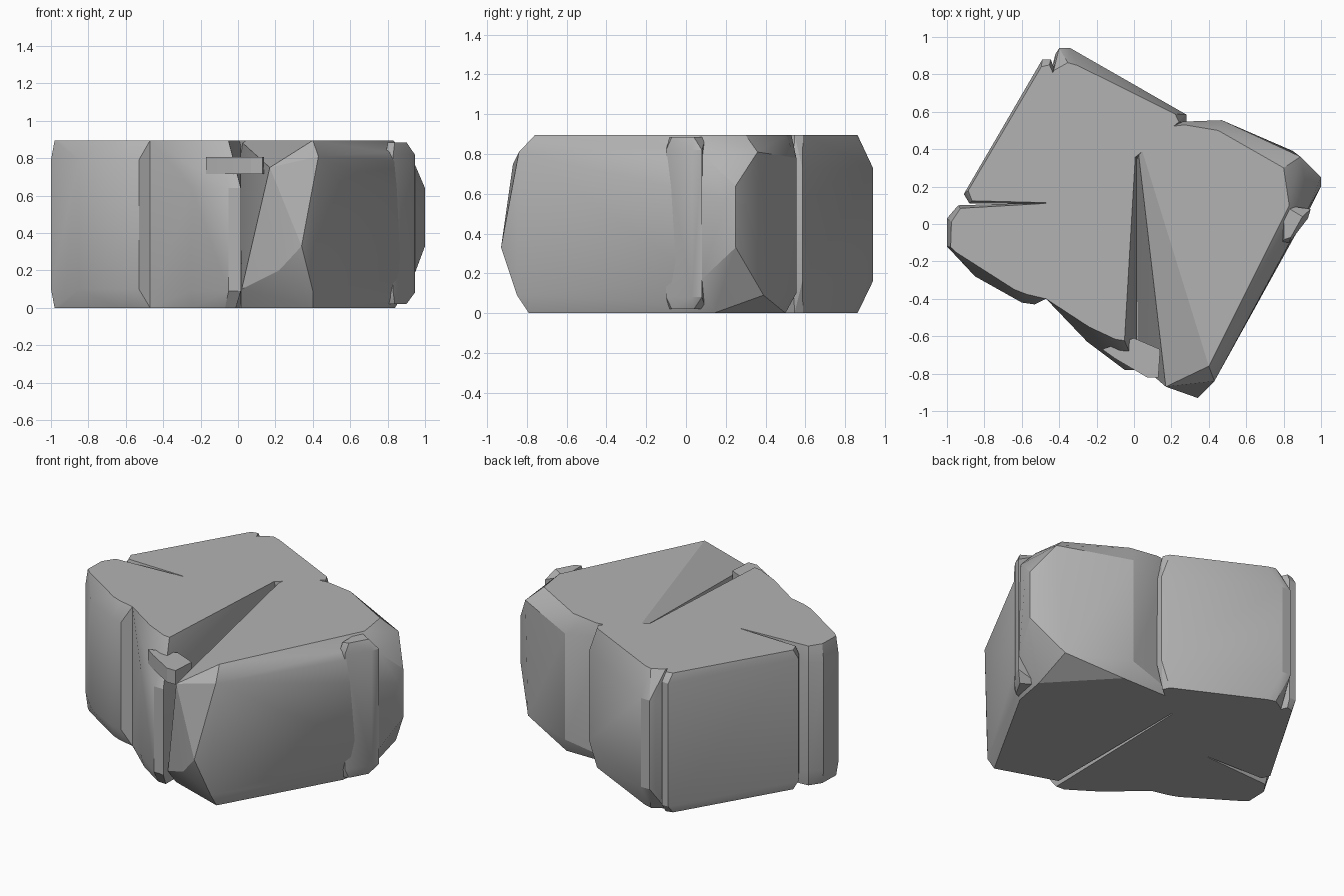
import bpy
import bmesh
import math
from mathutils import Vector

default_cube = bpy.data.objects.get("Cube")
if default_cube:
    bpy.data.objects.remove(default_cube, do_unlink=True)

TOP = 0.895

stone = bpy.data.materials.new("grey_stone")
stone.use_nodes = True
grey = (0.45, 0.45, 0.45, 1)
stone.diffuse_color = grey
stone.node_tree.nodes["Principled BSDF"].inputs["Base Color"].default_value = grey


def hull(name, points, smooth_angle=24):
    """Create a faceted convex chunk around the given points."""
    bm = bmesh.new()
    for point in points:
        bm.verts.new(point)
    result = bmesh.ops.convex_hull(bm, input=bm.verts[:])
    unused = set(result["geom_interior"]) | set(result["geom_unused"])
    loose = [v for v in unused if isinstance(v, bmesh.types.BMVert) and v.is_valid]
    bmesh.ops.delete(bm, geom=loose, context="VERTS")
    bmesh.ops.dissolve_limit(bm, angle_limit=math.radians(1),
                             verts=bm.verts[:], edges=bm.edges[:])
    bmesh.ops.recalc_face_normals(bm, faces=bm.faces[:])
    mesh = bpy.data.meshes.new(name)
    bm.to_mesh(mesh)
    bm.free()
    mesh.materials.append(stone)
    chunk = bpy.data.objects.new(name, mesh)
    bpy.context.collection.objects.link(chunk)
    bpy.ops.object.select_all(action="DESELECT")
    chunk.select_set(True)
    bpy.context.view_layer.objects.active = chunk
    bpy.ops.object.shade_smooth_by_angle(angle=math.radians(smooth_angle))
    return chunk


def slab(name, outline, low, high, bottom=0, top=TOP, base_ratio=1):
    """Outline entries are x, y and how far the worn rim pulls inward."""
    centre = sum((Vector((x, y)) for x, y, _ in outline), Vector((0, 0))) / len(outline)
    points = []
    for x, y, wear in outline:
        edge = Vector((x, y))
        inward = (centre - edge).normalized() * wear
        points += [(*(edge + inward * base_ratio), bottom), (*edge, low),
                   (*edge, high), (*(edge + inward), top)]
    return hull(name, points)


# Left front chunk with a worn lower and upper rim
slab("left_front_chunk", [
    (-1, 0.03, 0.03), (-1, -0.12, 0.02), (-0.97, -0.15, 0.02),
    (-0.85, -0.28, 0.07), (-0.6, -0.42, 0.08), (-0.53, -0.43, 0.07),
    (-0.47, -0.4, 0), (-0.3, 0.12, 0), (-0.94, 0.1, 0.02),
], low=0.1, high=0.79)

# Middle front chunk, strongly sloped near its top
slab("middle_front_chunk", [
    (-0.47, -0.4, 0), (-0.25, -0.63, 0.08), (-0.05, -0.78, 0.17),
    (0.015, -0.78, 0.17), (0.015, 0.5, 0), (-0.47, 0.5, 0),
], low=0.09, high=0.64, base_ratio=0.4)

# Back chunk and its separate left facing
slab("back_chunk", [
    (-0.43, 0.82, 0), (-0.42, 0.91, 0.08), (-0.4, 0.94, 0.09),
    (-0.34, 0.94, 0.1), (0.28, 0.585, 0.06), (0.28, 0.54, 0.04),
    (0.1, 0.45, 0), (-0.3, 0.11, 0), (-0.6, 0.2, 0),
], low=0.16, high=0.73)

slab("left_facing", [
    (-0.91, 0.16, 0.03), (-0.49, 0.88, 0.04), (-0.445, 0.88, 0.03),
    (-0.3, 0.5, 0), (-0.3, 0.11, 0), (-0.88, 0.11, 0.02),
], low=0.05, high=0.84)

# Large right chunk with a leaning inner wall and a blunt outer corner
hull("right_chunk", [
    # upper face
    (0.01, 0.5, TOP), (0.27, 0.53, TOP), (0.45, 0.5, TOP), (0.8, 0.3, TOP),
    (0.83, 0.1, TOP), (0.4, -0.76, TOP), (0.17, -0.87, 0.75),
    # upper shoulder
    (0.43, -0.84, 0.81), (0.81, -0.1, 0.83), (0.94, 0.1, 0.78),
    (0.89, 0.36, 0.81), (0.47, 0.555, 0.78), (0.2, 0.545, 0.82),
    # widest band
    (0.34, -0.93, 0.33), (1, 0.2, 0.57), (1, 0.25, 0.64), (1, 0.25, 0.33),
    (0.94, 0.08, 0.17), (0.47, 0.555, 0.1),
    # lower shoulder
    (0.4, -0.85, 0.09), (0.22, -0.87, 0.2), (0.02, -0.74, 0.1),
    (0.81, -0.1, 0.05), (0.85, 0.39, 0.09),
    # underside
    (0.02, -0.66, 0), (0.4, -0.79, 0), (0.8, -0.08, 0), (0.84, 0.14, 0),
    (0.5, 0.5, 0), (0.02, 0.5, 0),
])

# Upright strip on the right side
slab("side_strip", [
    (0.79, -0.1, 0.02), (0.83, -0.1, 0.03), (0.93, 0.03, 0.06),
    (0.945, 0.08, 0.06), (0.8, 0.1, 0),
], low=0.08, high=0.82, bottom=0.02, top=0.885)

# Loose shard bridging the open crack
slab("crack_shard", [
    (-0.17, -0.67, 0), (0, -0.61, 0), (0.14, -0.67, 0),
    (0.13, -0.82, 0), (0.07, -0.82, 0), (-0.1, -0.72, 0),
], low=0.74, high=0.78, bottom=0.715, top=0.805)
